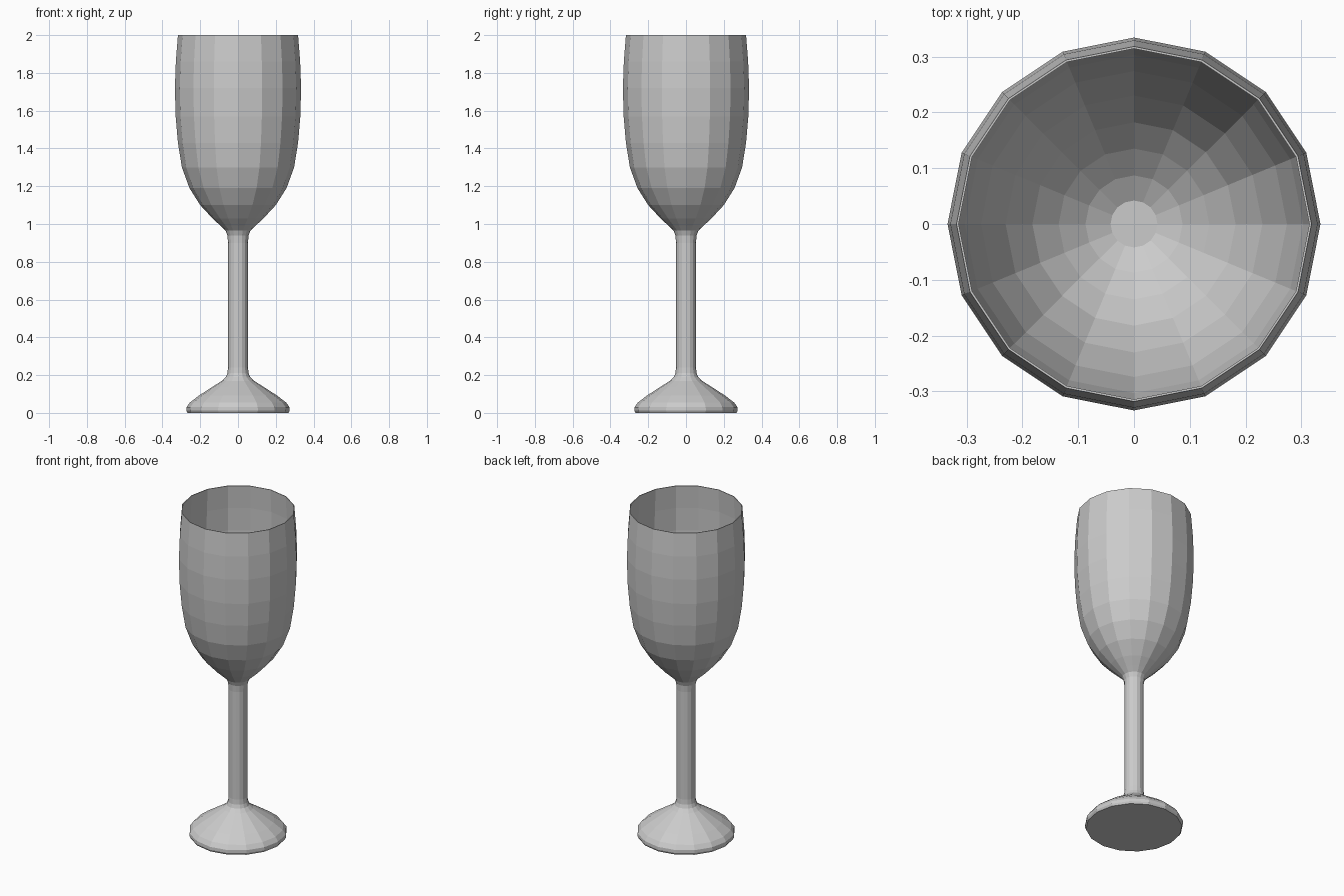
import bpy, bmesh, math

if "Cube" in bpy.data.objects:
    bpy.data.objects.remove(bpy.data.objects["Cube"])

SIDES = 16

glass = bpy.data.materials.new("grey glass")
glass.diffuse_color = (0.6, 0.6, 0.6, 1)
glass.use_nodes = True
glass.node_tree.nodes["Principled BSDF"].inputs["Base Color"].default_value = glass.diffuse_color


def lathe(name, profile, cap_start=False, cap_end=False):
    """Turn (radius, height) points around z into a flat-shaded part."""
    bm = bmesh.new()
    rings = []
    for r, z in profile:
        rings.append([bm.verts.new((r * math.cos(2 * math.pi * i / SIDES),
                                    r * math.sin(2 * math.pi * i / SIDES), z))
                      for i in range(SIDES)])
    for low, high in zip(rings, rings[1:]):
        for i in range(SIDES):
            j = (i + 1) % SIDES
            bm.faces.new((low[i], low[j], high[j], high[i]))
    if cap_start:
        bm.faces.new(rings[0][::-1])
    if cap_end:
        bm.faces.new(rings[-1])
    mesh = bpy.data.meshes.new(name)
    bm.to_mesh(mesh)
    bm.free()
    mesh.materials.append(glass)
    obj = bpy.data.objects.new(name, mesh)
    bpy.context.collection.objects.link(obj)
    return obj


# Foot: flat underside, rounded edge, sloping top
lathe("foot", [(0.268, 0), (0.274, 0.012), (0.273, 0.03), (0.255, 0.055),
               (0.205, 0.093), (0.14, 0.135), (0.085, 0.17), (0.064, 0.19)],
      cap_start=True)

# Stem: straight, flared a little at both ends
lathe("stem", [(0.064, 0.19), (0.056, 0.21), (0.053, 0.24), (0.053, 0.9),
               (0.056, 0.94), (0.066, 0.965)])

# Bowl: outer wall up to a thin rim, then the inner wall down to its floor
lathe("bowl", [(0.066, 0.965), (0.092, 0.99), (0.135, 1.03), (0.2, 1.1),
               (0.257, 1.19), (0.297, 1.3), (0.318, 1.43), (0.33, 1.57),
               (0.334, 1.72), (0.329, 1.86), (0.318, 2.0),
               (0.314, 2.0), (0.323, 1.86), (0.327, 1.72), (0.319, 1.57),
               (0.303, 1.43), (0.274, 1.3), (0.23, 1.19), (0.182, 1.11),
               (0.135, 1.06), (0.087, 1.02), (0.042, 0.995)],
      cap_end=True)
